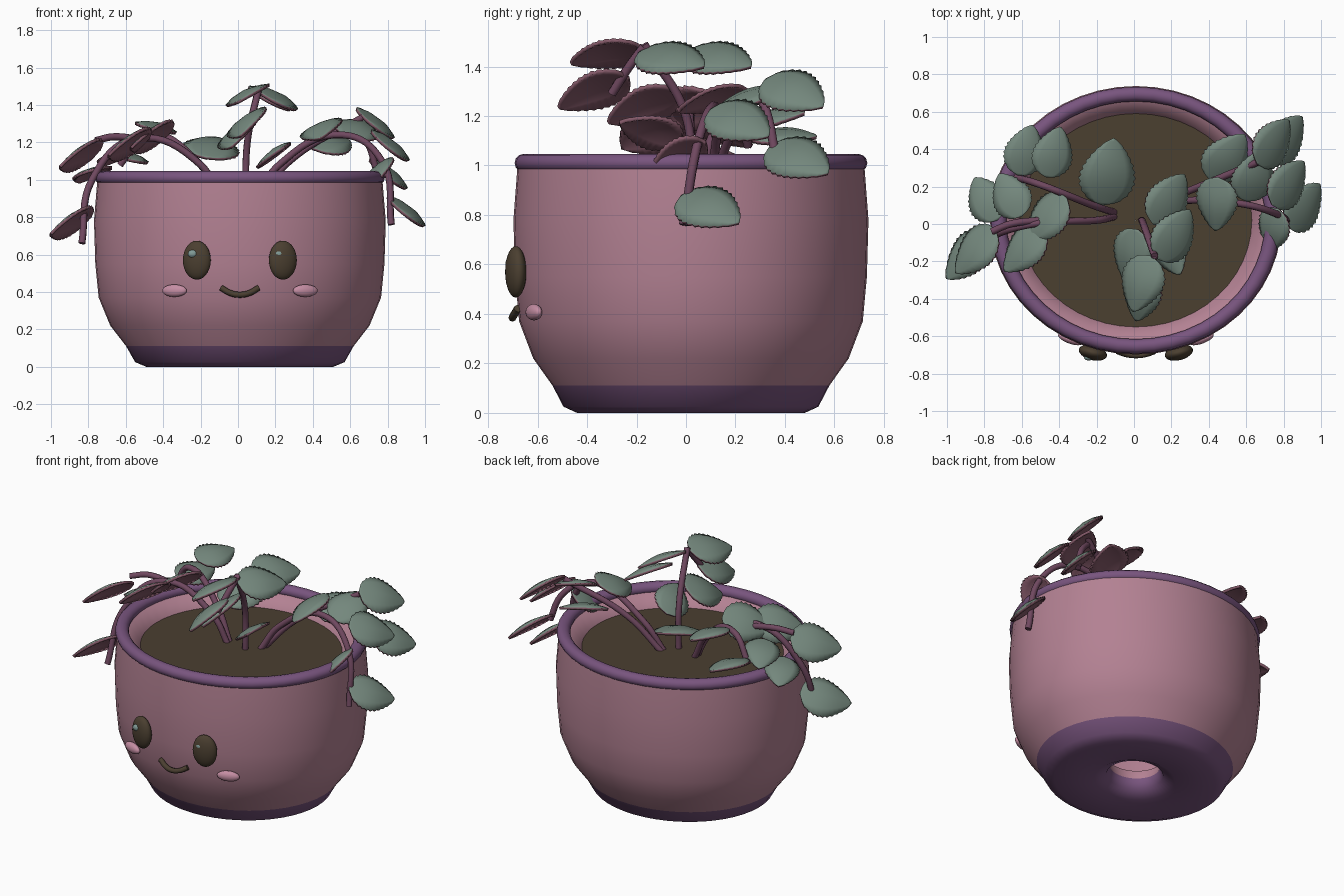
import bpy, bmesh, math
from mathutils import Vector, Matrix

cube = bpy.data.objects.get("Cube")
if cube:
    bpy.data.objects.remove(cube, do_unlink=True)


def material(name, red, green, blue):
    m = bpy.data.materials.new(name)
    m.use_nodes = True
    colour = (red, green, blue, 1)
    m.diffuse_color = colour
    m.node_tree.nodes["Principled BSDF"].inputs["Base Color"].default_value = colour
    return m


PINK = material("dusty_pink", 0.45, 0.22, 0.29)
PURPLE = material("purple", 0.19, 0.09, 0.21)
BROWN = material("dark_brown", 0.07, 0.05, 0.03)
BLUSH = material("blush_pink", 0.56, 0.27, 0.37)
GREEN = material("leaf_green", 0.175, 0.245, 0.205)
MAUVE = material("leaf_underside", 0.23, 0.1, 0.14)
STEM = material("stem_mauve", 0.16, 0.065, 0.115)
GLINT = material("eye_glint", 0.22, 0.33, 0.31)

CENTRE = Vector((0.01, 0.02, 0))
SQUASH = 0.92  # the pot is slightly oval


def finish(name, bm, mats, angle=50):
    me = bpy.data.meshes.new(name)
    bm.to_mesh(me)
    bm.free()
    for m in mats:
        me.materials.append(m)
    for p in me.polygons:
        p.use_smooth = True
    me.set_sharp_from_angle(angle=math.radians(angle))
    ob = bpy.data.objects.new(name, me)
    bpy.context.collection.objects.link(ob)
    return ob


def lathe(name, profile, mats, segs=48, foot_height=0):
    """Spin a closed profile; faces below foot_height take the second material."""
    bm = bmesh.new()
    rings = []
    for r, z in profile:
        angles = [math.tau * i / segs for i in range(segs)]
        rings.append([bm.verts.new((r * math.cos(a), SQUASH * r * math.sin(a), z))
                      for a in angles])
    for a, b in zip(rings, rings[1:] + rings[:1]):
        for i in range(segs):
            j = (i + 1) % segs
            bm.faces.new((a[i], a[j], b[j], b[i]))
    bmesh.ops.recalc_face_normals(bm, faces=bm.faces)
    for f in bm.faces:
        f.material_index = int(f.calc_center_median().z < foot_height)
    ob = finish(name, bm, mats)
    ob.location = CENTRE


def ellipsoid(name, centre, radii, mat, turn=0):
    bm = bmesh.new()
    bmesh.ops.create_uvsphere(bm, u_segments=24, v_segments=14, radius=1)
    bmesh.ops.scale(bm, vec=radii, verts=bm.verts)
    bmesh.ops.rotate(bm, matrix=Matrix.Rotation(turn, 3, "Z"), verts=bm.verts)
    ob = finish(name, bm, [mat], 80)
    ob.location = centre


def tube(name, mat, radius, *points):
    cu = bpy.data.curves.new(name, "CURVE")
    cu.dimensions = "3D"
    cu.bevel_depth = radius
    cu.bevel_resolution = 2
    cu.use_fill_caps = True
    cu.resolution_u = 8
    spline = cu.splines.new("BEZIER")
    spline.bezier_points.add(len(points) - 1)
    for bp, p in zip(spline.bezier_points, points):
        bp.co = p
        bp.handle_left_type = bp.handle_right_type = "AUTO"
    cu.materials.append(mat)
    bpy.context.collection.objects.link(bpy.data.objects.new(name, cu))


def leaf(name, base, direction, length, roll, rows=22):
    """Serrated oval blade, green on top and mauve below."""
    d = direction.normalized()
    right = d.cross(Vector((0, 0, 1))).normalized()
    right.rotate(Matrix.Rotation(math.radians(roll), 3, d))
    up = right.cross(d)
    bm = bmesh.new()
    grid = []
    for i in range(rows + 1):
        u = i / rows
        half = 0.4 * length * max(math.sin(math.pi * u ** 0.75), 0) ** 0.75 + 0.004
        bulge = math.sin(math.pi * u) * length
        row = []
        for v in (-1, -0.6, 0, 0.6, 1):
            tooth = 0.92 if abs(v) == 1 and i % 2 else 1
            lift = (0.1 - 0.09 * v * v) * bulge
            row.append(bm.verts.new(base + d * u * length + right * v * half * tooth + up * lift))
        grid.append(row)
    for a, b in zip(grid, grid[1:]):
        for k in range(4):
            bm.faces.new((a[k], a[k + 1], b[k + 1], b[k]))
    ob = finish(name, bm, [GREEN, MAUVE])
    solid = ob.modifiers.new("thickness", "SOLIDIFY")
    solid.thickness = 0.016
    solid.offset = -1
    solid.material_offset = 1
    solid.material_offset_rim = 1


def grow(name, heading, drop, length, roll, *bases):
    """Leaves that share one heading, growing from several stem points."""
    a = math.radians(heading)
    direction = Vector((math.cos(a), math.sin(a), -drop))
    for n, base in enumerate(bases, 1):
        leaf(f"{name}_{n}", Vector(base), direction, length, roll)


# Pot with drain hole and purple foot
lathe("pot_body", [(0.17, 0.16), (0.155, 0.1), (0.175, 0.04), (0.25, 0.005), (0.5, 0),
                   (0.56, 0.025), (0.608, 0.11), (0.693, 0.22), (0.755, 0.37), (0.773, 0.55),
                   (0.78, 0.78), (0.762, 1), (0.7, 1), (0.6, 0.9), (0.57, 0.4), (0.48, 0.17)],
      [PINK, PURPLE], foot_height=0.11)

# Rolled rim and soil
lip = [math.tau * k / 12 for k in range(12)]
lathe("pot_rim", [(0.733 + 0.042 * math.cos(a), 1.01 + 0.037 * math.sin(a)) for a in lip], [PURPLE])
lathe("soil", [(0.64, 0.9), (0.64, 0.92), (0.001, 0.92), (0.001, 0.9)], [BROWN], segs=24)

# Face
for side, label in ((-1, "right"), (1, "left")):
    x = CENTRE.x + side * 0.23
    ellipsoid(label + "_eye", (x, -0.688, 0.57), (0.077, 0.04, 0.104), BROWN, side * 0.25)
    ellipsoid(label + "_eye_glint", (x - 0.022, -0.714, 0.604), (0.026, 0.016, 0.021), GLINT)
    ellipsoid(label + "_cheek", (CENTRE.x + side * 0.35, -0.615, 0.407), (0.07, 0.025, 0.033),
              BLUSH, side * 0.35)
smile = [CENTRE + Vector((0.1 * t, -0.722 + 0.022 * t * t, 0.385 + 0.037 * t * t))
         for t in (-1, -0.5, 0, 0.5, 1)]
tube("mouth", BROWN, 0.016, *smile)

# Stems
W = 0.019
tube("centre_stem", STEM, W, (0.04, 0.02, 0.9), (0.05, 0, 1.2), (0.11, -0.17, 1.49))
tube("front_stem", STEM, W, (0.11, -0.17, 1.48), (0.09, -0.23, 1.4), (0.06, -0.3, 1.29))
tube("left_stem", STEM, W, (0.1, 0.08, 0.9), (0.22, 0.12, 1.08), (0.56, 0.11, 1.24),
     (0.77, 0.05, 1.1), (0.82, -0.01, 0.76))
tube("left_back_stem", STEM, W, (0.1, 0.1, 0.9), (0.3, 0.18, 1.12), (0.66, 0.33, 1.33))
tube("left_low_stem", STEM, W, (0.6, 0.29, 1.3), (0.69, 0.33, 1.2), (0.74, 0.36, 1.05))
tube("right_stem", STEM, W, (-0.1, 0.04, 0.9), (-0.2, 0.02, 1.08), (-0.54, 0, 1.22),
     (-0.78, -0.08, 1), (-0.835, -0.17, 0.66))
tube("right_back_stem", STEM, W, (-0.1, 0.06, 0.9), (-0.22, 0.1, 1.1), (-0.5, 0.21, 1.24),
     (-0.63, 0.25, 1.08))
tube("right_outer_stem", STEM, W, (-0.5, 0.02, 1.21), (-0.66, 0, 1.23), (-0.76, -0.04, 1.21))

# Leaves: heading, drop, length, roll, then the point each grows from
grow("crown_top_leaf", -108, 0.2, 0.32, 24, (0.09, -0.17, 1.48))
grow("crown_front_leaf", -102, 0.42, 0.32, 32, (0.07, -0.23, 1.36), (0.02, -0.03, 1.3))
grow("crown_back_leaf", 57, 0.18, 0.32, 28, (0.1, 0, 1.46), (0.13, -0.19, 1.46))
grow("low_front_leaf", -69, -0.3, 0.28, 32, (0.15, -0.02, 1.1))
grow("low_back_leaf", 80, -0.3, 0.38, 10, (-0.17, 0.1, 1.12))
grow("left_leaf", 54, 0.38, 0.31, 36, (0.66, 0.32, 1.35), (0.74, 0.1, 1.23),
     (0.73, 0.34, 1.08), (0.825, -0.02, 0.88))
grow("left_inner_leaf", 51, -0.15, 0.31, 22, (0.4, 0.24, 1.17))
grow("left_raised_leaf", 74, -0.3, 0.3, 20, (0.6, 0.12, 1.23))
grow("left_inward_leaf", -93, 0.3, 0.3, 22, (0.45, 0.25, 1.31))
grow("left_outer_leaf", -103, 0.55, 0.26, 34, (0.77, 0.08, 1.1))
grow("back_leaf", 74, 0, 0.28, 14, (-0.47, 0.25, 1.28), (-0.62, 0.26, 1.12))
grow("right_leaf", -133, 0.3, 0.33, 40, (-0.36, 0.14, 1.27), (-0.48, -0.02, 1.23),
     (-0.74, -0.03, 1.17), (-0.79, -0.06, 0.81))
grow("right_side_leaf", 118, 0.3, 0.27, -10, (-0.73, 0.02, 1.07), (-0.6, 0.04, 1.16))
